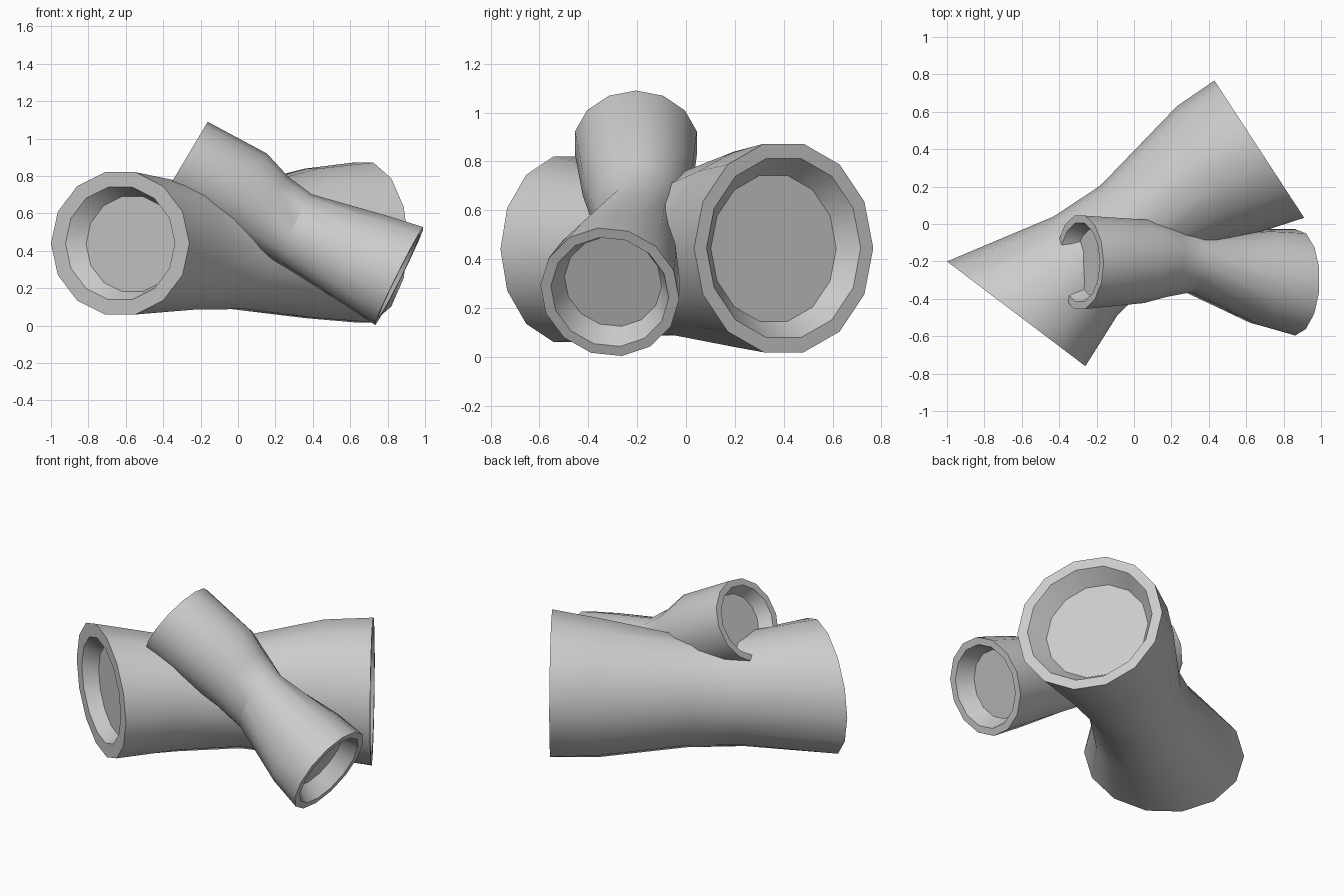
import bpy, bmesh, math
from mathutils import Vector as V

if "Cube" in bpy.data.objects:
    bpy.data.objects.remove(bpy.data.objects["Cube"])

SIDES = 14


def tube(name, rings, phase, start, end):
    """Loft elliptical rings (centre, half-width vector, half-height vector);
    start/end = (rim ratio, floor ratio, depth) of the recessed sockets."""
    rings = [tuple(V(p) for p in r) for r in rings]

    def socket(ring, inward, rim, floor, depth):
        c, u, v = ring
        return [(c, u * rim, v * rim),
                (c + inward * depth, u * floor, v * floor)]

    first = socket(rings[0], (rings[1][0] - rings[0][0]).normalized(), *start)
    last = socket(rings[-1], (rings[-2][0] - rings[-1][0]).normalized(), *end)
    sections = first[::-1] + rings + last

    bm = bmesh.new()
    loops = []
    for c, u, v in sections:
        loop = []
        for i in range(SIDES):
            a = phase + math.tau * i / SIDES
            loop.append(bm.verts.new(c + u * math.cos(a) + v * math.sin(a)))
        loops.append(loop)
    for a, b in zip(loops, loops[1:]):
        for i in range(SIDES):
            j = (i + 1) % SIDES
            bm.faces.new((a[i], a[j], b[j], b[i]))
    bm.faces.new(loops[0])
    bm.faces.new(loops[-1])
    bmesh.ops.recalc_face_normals(bm, faces=bm.faces)
    mesh = bpy.data.meshes.new(name)
    bm.to_mesh(mesh)
    bm.free()
    ob = bpy.data.objects.new(name, mesh)
    bpy.context.collection.objects.link(ob)
    bpy.ops.object.select_all(action='DESELECT')
    bpy.context.view_layer.objects.active = ob
    ob.select_set(True)
    bpy.ops.object.shade_smooth_by_angle(angle=math.radians(32))
    return ob


# Large horizontal waisted tube, left end cut at a skew
tube("large_tube", [
    ((-.63, -.48, .44), (.37, -.28, 0), (0, 0, .39)),
    ((-.26, -.225, .42), (.17, -.265, 0), (0, 0, .342)),
    ((.005, -.005, .415), (.185, -.21, 0), (0, 0, .335)),
    ((.395, .275, .44), (.165, -.355, 0), (0, 0, .41)),
    ((.67, .40, .445), (.24, -.367, 0), (0, 0, .438)),
], 0, (.79, .67, .08), (.86, .70, .10))

# Small sloping waisted tube lying across it
tube("small_tube", [
    ((-.29, -.205, .875), (0, .256, 0), (.128, 0, .215)),
    ((.04, -.20, .705), (.01, .228, 0), (.115, 0, .215)),
    ((.17, -.20, .61), (.02, .195, 0), (.10, 0, .185)),
    ((.31, -.21, .515), (.02, .158, 0), (.085, 0, .187)),
    ((.68, -.285, .352), (.03, .258, .03), (.12, -.03, .235)),
    ((.862, -.312, .265), (.03, .28, .03), (.128, -.05, .262)),
], math.pi / 2, (.84, .70, .08), (.85, .70, .10))
